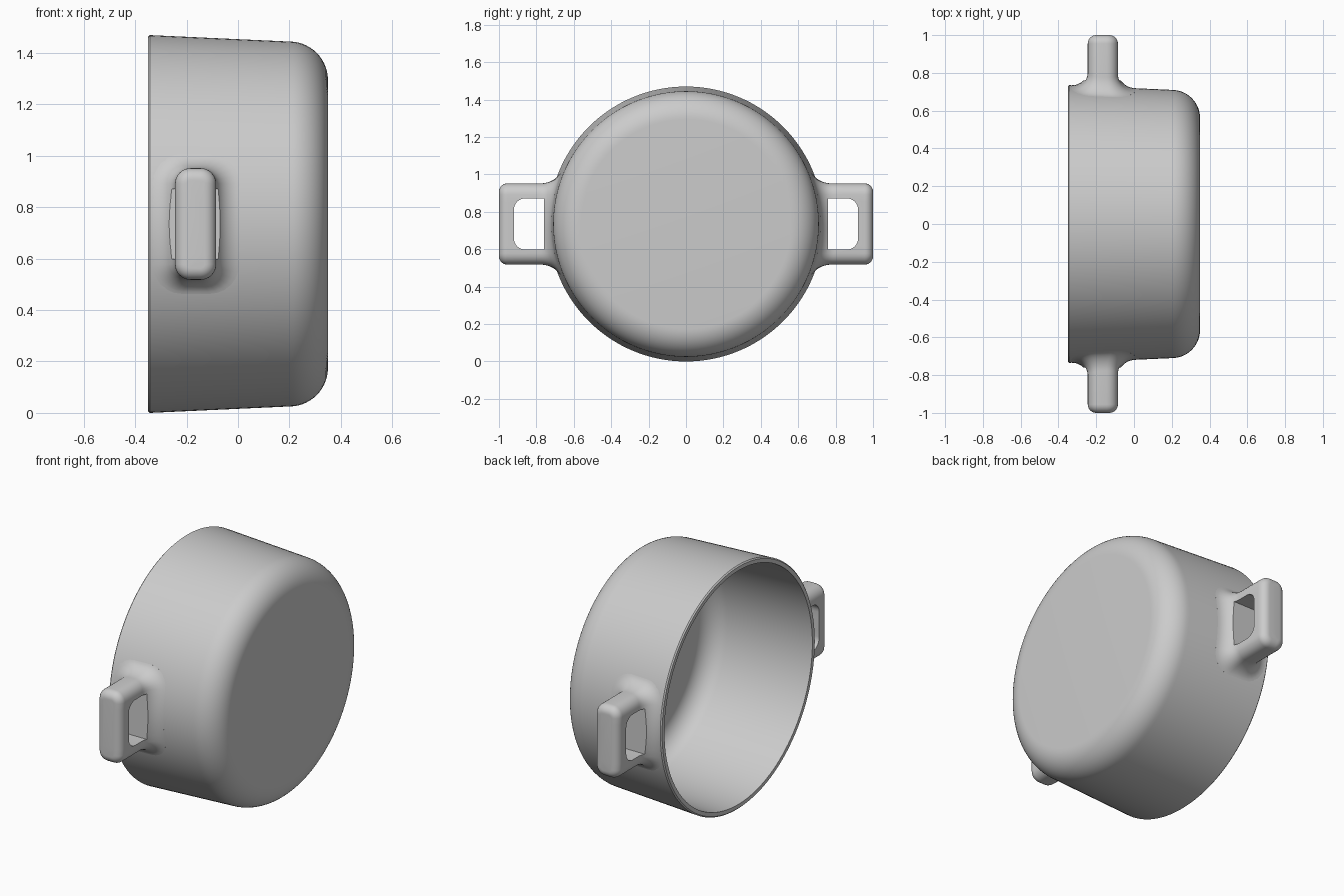
import bpy, bmesh
from math import sin, cos, pi, sqrt
from mathutils import Vector

if "Cube" in bpy.data.objects:
    bpy.data.objects.remove(bpy.data.objects["Cube"])

CZ = 0.735            # height of the pot's horizontal axis
RIM_R, TAPER = 0.735, 0.045
HX = -0.165           # handle position along the axis

metal = bpy.data.materials.new("grey metal")
metal.use_nodes = True
grey = (0.6, 0.6, 0.6, 1)
metal.diffuse_color = grey
metal.node_tree.nodes["Principled BSDF"].inputs["Base Color"].default_value = grey


def make_object(name, bm):
    bmesh.ops.recalc_face_normals(bm, faces=bm.faces)
    mesh = bpy.data.meshes.new(name)
    bm.to_mesh(mesh)
    bm.free()
    obj = bpy.data.objects.new(name, mesh)
    bpy.context.collection.objects.link(obj)
    mesh.materials.append(metal)
    return obj


def activate(obj):
    bpy.ops.object.select_all(action='DESELECT')
    obj.select_set(True)
    bpy.context.view_layer.objects.active = obj


def smooth(obj):
    activate(obj)
    bpy.ops.object.shade_smooth_by_angle(angle=pi / 6)


def wall_radius(x):
    return RIM_R - (x + 0.35) * TAPER


def arc(cx, cy, r, start, end, n=10):
    return [(cx + r * cos(start + (end - start) * i / n),
             cy + r * sin(start + (end - start) * i / n)) for i in range(n + 1)]


# Pot: a lathed shell lying on its side, mouth towards -x
outer = [(0.35, 0)] + arc(0.2, 0.56, 0.15, 0, pi / 2, 14)
rim = [(-0.343, RIM_R), (-0.35, RIM_R - 0.007), (-0.35, RIM_R - 0.03)]
inner = arc(0.2, 0.56, 0.12, pi / 2, 0, 14) + [(0.32, 0)]
bm = bmesh.new()
verts = [bm.verts.new((x, 0, CZ + r)) for x, r in outer + rim + inner]
edges = [bm.edges.new(pair) for pair in zip(verts, verts[1:])]
bmesh.ops.spin(bm, geom=verts + edges, cent=(0, 0, CZ), axis=(1, 0, 0),
               angle=2 * pi, steps=128)
bmesh.ops.remove_doubles(bm, verts=bm.verts, dist=0.0001)
smooth(make_object("pot_body", bm))


# Handle: rounded block, flared where it meets the wall
def outline(dx, dz):
    """Rounded rectangle grown by dx and dz, as (x, z) offsets."""
    a, b = 0.08 + dx, 0.217 + dz
    c = 0.06 + min(dx, dz)
    pts = []
    for k, (sx, sz) in enumerate([(1, 1), (-1, 1), (-1, -1), (1, -1)]):
        pts += arc(sx * (a - c), sz * (b - c), c, k * pi / 2, (k + 1) * pi / 2, 6)
    # split the long sides so that they follow the wall's curve
    out = []
    for p, q in zip(pts, pts[1:] + pts[:1]):
        n = 8 if abs(p[1] - q[1]) > 0.15 else 1
        out += [(p[0] + (q[0] - p[0]) * i / n, p[1] + (q[1] - p[1]) * i / n)
                for i in range(n)]
    return out


def on_wall(pts, h):
    return [Vector((HX + x, sqrt(wall_radius(HX + x) ** 2 - z * z) + h, CZ + z))
            for x, z in pts]


def at_level(pts, y):
    return [Vector((HX + x, y, CZ + z)) for x, z in pts]


FX, FZ, FH, EDGE = 0.09, 0.055, 0.085, 0.045
base = outline(FX, FZ)
rings = [on_wall([(x * f, z * f) for x, z in base], -0.012)
         for f in (0.05, 0.35, 0.7, 1)]
for i in range(11):
    t = i / 10 * pi / 2
    rings.append(on_wall(outline(FX * (1 - sin(t)), FZ * (1 - sin(t))),
                         FH * (1 - cos(t))))
for i in range(8):
    t = i / 7 * pi / 2
    d = -EDGE * (1 - cos(t))
    rings.append(at_level(outline(d, d), 1 - EDGE + EDGE * sin(t)))

bm = bmesh.new()
loops = [[bm.verts.new(p) for p in ring] for ring in rings]
count = len(base)
for low, high in zip(loops, loops[1:]):
    for i in range(count):
        j = (i + 1) % count
        bm.faces.new((low[i], low[j], high[j], high[i]))
bm.faces.new(loops[0][::-1])
bm.faces.new(loops[-1])
handle = make_object("handle_back", bm)

# Grip opening through the handle, rounded on its outer corners
y_in, y_out, half, c = 0.76, 0.92, 0.137, 0.06
profile = [(y_in, -half)] + arc(y_out - c, -half + c, c, -pi / 2, 0, 8)
profile += arc(y_out - c, half - c, c, 0, pi / 2, 8) + [(y_in, half)]
bm = bmesh.new()
face = bm.faces.new([bm.verts.new((HX - 0.3, y, CZ + z)) for y, z in profile])
side = bmesh.ops.extrude_face_region(bm, geom=[face])["geom"]
bmesh.ops.translate(bm, vec=(0.6, 0, 0),
                    verts=[v for v in side if isinstance(v, bmesh.types.BMVert)])
cutter = make_object("grip_cutter", bm)
cutter.hide_render = True

activate(handle)
cut = handle.modifiers.new("grip", 'BOOLEAN')
cut.operation, cut.solver, cut.object = 'DIFFERENCE', 'EXACT', cutter
bpy.ops.object.modifier_apply(modifier=cut.name)
bpy.data.objects.remove(cutter)

# Matching handle on the opposite side
bm = bmesh.new()
bm.from_mesh(handle.data)
for v in bm.verts:
    v.co.y = -v.co.y
smooth(make_object("handle_front", bm))
smooth(handle)
